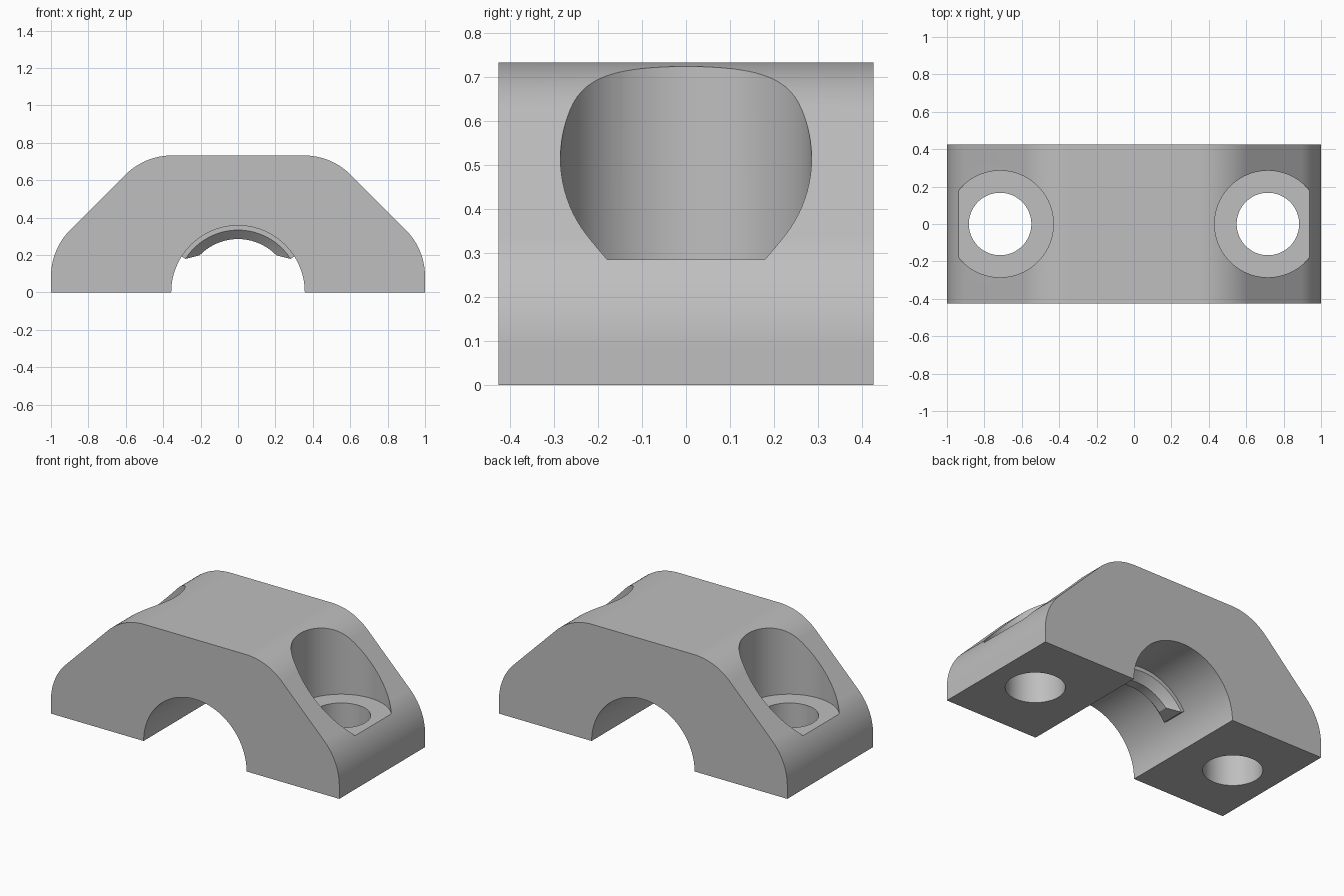
import bpy, bmesh
from math import sin, cos, tan, pi, radians

cube = bpy.data.objects.get("Cube")
if cube:
    bpy.data.objects.remove(cube, do_unlink=True)

HEIGHT, HALF_DEPTH = 0.732, 0.425
BORE_R, FILLET_R = 0.357, 0.355
HOLE_X, HOLE_R = 0.716, 0.167
SEAT_R, SEAT_Z = 0.285, 0.285

grey = bpy.data.materials.new("plain grey")
grey.use_nodes = True
grey.diffuse_color = (0.52, 0.52, 0.52, 1)
grey.node_tree.nodes["Principled BSDF"].inputs["Base Color"].default_value = (0.52, 0.52, 0.52, 1)


def make_object(name, bm):
    bmesh.ops.recalc_face_normals(bm, faces=bm.faces)
    mesh = bpy.data.meshes.new(name)
    bm.to_mesh(mesh)
    bm.free()
    mesh.materials.append(grey)
    obj = bpy.data.objects.new(name, mesh)
    bpy.context.collection.objects.link(obj)
    return obj


def arc(cx, cz, r, start, end, steps):
    """Points of an arc in the x-z plane, angles in degrees."""
    angles = [radians(start + (end - start) * i / steps) for i in range(steps + 1)]
    return [(cx + r * cos(a), cz + r * sin(a)) for a in angles]


def activate(obj):
    bpy.ops.object.select_all(action='DESELECT')
    obj.select_set(True)
    bpy.context.view_layer.objects.active = obj


def smooth(obj):
    activate(obj)
    bpy.ops.object.shade_smooth_by_angle(angle=radians(25))
    obj.modifiers.new("even normals", 'WEIGHTED_NORMAL').keep_sharp = True


def cylinder_cutter(name, x, r, bottom, top):
    bm = bmesh.new()
    bmesh.ops.create_cone(bm, cap_ends=True, segments=96, radius1=r, radius2=r, depth=top - bottom)
    bmesh.ops.translate(bm, verts=bm.verts, vec=(x, 0, (top + bottom) / 2))
    obj = make_object(name, bm)
    obj.hide_render = True
    return obj


# Clamp body: arched profile with rounded 45 degree shoulders
tangent = FILLET_R * tan(pi / 8)
shoulder_z = 0.231
top_x = 1 - (HEIGHT - shoulder_z)
right = [(1, 0)]
right += arc(1 - FILLET_R, shoulder_z - tangent, FILLET_R, 0, 45, 14)
right += arc(top_x - tangent, HEIGHT - FILLET_R, FILLET_R, 45, 90, 14)
profile = right + [(-x, z) for x, z in reversed(right)]
profile += arc(0, 0, BORE_R, 180, 0, 72)

bm = bmesh.new()
face = bm.faces.new([bm.verts.new((x, -HALF_DEPTH, z)) for x, z in profile])
sides = bmesh.ops.extrude_face_region(bm, geom=[face])["geom"]
moved = [v for v in sides if isinstance(v, bmesh.types.BMVert)]
bmesh.ops.translate(bm, verts=moved, vec=(0, 2 * HALF_DEPTH, 0))
body = make_object("clamp_body", bm)

# Bolt holes and flat-bottomed head recesses
cutters = []
for side, x in (("left", HOLE_X), ("right", -HOLE_X)):
    cutters.append(cylinder_cutter(side + "_head_recess_cutter", x, SEAT_R, SEAT_Z, 1))
    cutters.append(cylinder_cutter(side + "_bolt_hole_cutter", x, HOLE_R, -0.2, 0.5))
activate(body)
for cutter in cutters:
    mod = body.modifiers.new(cutter.name, 'BOOLEAN')
    mod.operation, mod.solver, mod.object = 'DIFFERENCE', 'EXACT', cutter
    bpy.ops.object.modifier_apply(modifier=mod.name)
for cutter in cutters:
    bpy.data.objects.remove(cutter, do_unlink=True)
smooth(body)

# Locating rib inside the bore: chamfered on its flanks and its ends
half = [(0.37, 0.075, 32.5), (0.333, 0.075, 32.5), (0.285, 0.03, 44)]
section = [(r, -y, a) for r, y, a in half] + half[::-1]
STEPS = 48
bm = bmesh.new()
rings = []
for i in range(STEPS + 1):
    ring = []
    for r, y, a in section:
        angle = radians(a + (180 - 2 * a) * i / STEPS)
        ring.append(bm.verts.new((r * cos(angle), y, r * sin(angle))))
    rings.append(ring)
n = len(section)
for a, b in zip(rings, rings[1:]):
    for j in range(n):
        k = (j + 1) % n
        bm.faces.new((a[j], a[k], b[k], b[j]))
for ring in (rings[0], rings[-1]):
    bm.faces.new((ring[0], ring[1], ring[4], ring[5]))
    bm.faces.new(ring[1:5])
smooth(make_object("bore_rib", bm))
